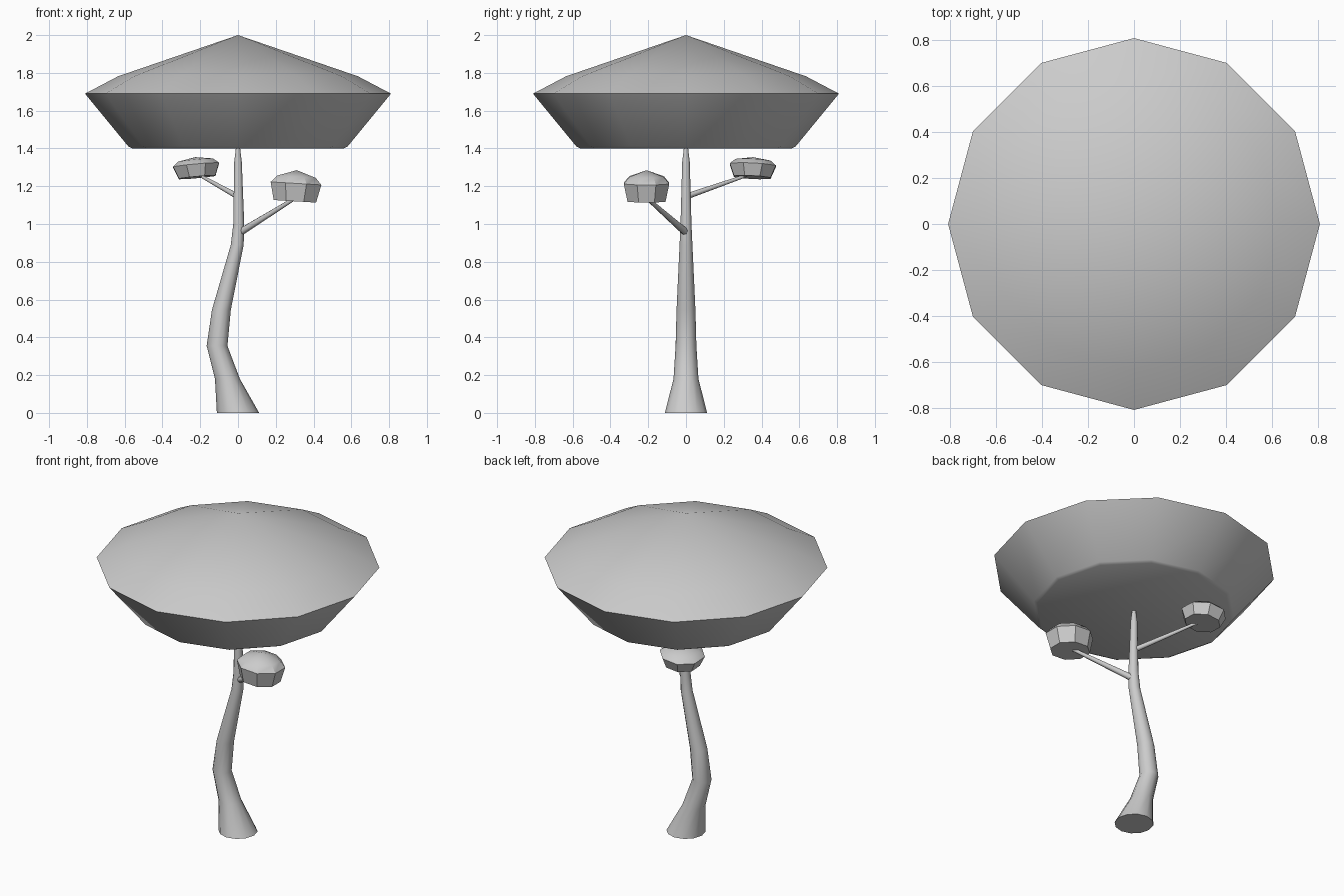
import bpy, bmesh
from math import cos, sin, pi, radians
from mathutils import Vector

if "Cube" in bpy.data.objects:
    bpy.data.objects.remove(bpy.data.objects["Cube"])


def make_object(name, bm, angle):
    bmesh.ops.recalc_face_normals(bm, faces=bm.faces)
    mesh = bpy.data.meshes.new(name)
    bm.to_mesh(mesh)
    bm.free()
    ob = bpy.data.objects.new(name, mesh)
    bpy.context.collection.objects.link(ob)
    bpy.ops.object.select_all(action='DESELECT')
    ob.select_set(True)
    bpy.context.view_layer.objects.active = ob
    bpy.ops.object.shade_smooth_by_angle(angle=radians(angle))
    return ob


def bridge(bm, rings):
    for a, b in zip(rings, rings[1:]):
        n = len(a)
        for i in range(n):
            j = (i + 1) % n
            bm.faces.new((a[i], a[j], b[j], b[i]))


def leaf_cap(name, profile, apex, sides, angle, turn=0.0):
    """Faceted mushroom-shaped foliage: (radius, z) rings, flat base, pointed top."""
    bm = bmesh.new()
    rings = [[bm.verts.new((r * cos(turn + 2 * pi * i / sides),
                            r * sin(turn + 2 * pi * i / sides), z))
              for i in range(sides)] for r, z in profile]
    bridge(bm, rings)
    bm.faces.new(rings[0])
    tip = bm.verts.new((0, 0, apex))
    top = rings[-1]
    for i in range(sides):
        bm.faces.new((top[i], top[(i + 1) % sides], tip))
    return make_object(name, bm, angle)


def limb(name, path, sides):
    """Tapered tube through (x, y, z, radius, ring tilt in the xz plane)."""
    bm = bmesh.new()
    rings = []
    for x, y, z, r, tilt in path:
        rings.append([bm.verts.new((x + r * cos(a) * cos(tilt), y + r * sin(a),
                                    z + r * cos(a) * sin(tilt)))
                      for a in (2 * pi * i / sides for i in range(sides))])
    bridge(bm, rings)
    bm.faces.new(rings[0])
    bm.faces.new(rings[-1])
    return make_object(name, bm, 50)


def branch(name, start, end, r1, r2):
    a, b = Vector(start), Vector(end)
    bm = bmesh.new()
    bmesh.ops.create_cone(bm, cap_ends=True, segments=8, radius1=r1, radius2=r2,
                          depth=(b - a).length)
    ob = make_object(name, bm, 50)
    ob.rotation_euler = (b - a).to_track_quat('Z', 'Y').to_euler()
    ob.location = (a + b) / 2


# Curved trunk
limb("trunk", [
    (0, 0, 0, 0.112, 0), (-0.056, 0, 0.18, 0.066, 0),
    (-0.111, 0, 0.355, 0.055, 0), (-0.088, 0, 0.545, 0.05, 0),
    (-0.004, 0, 0.89, 0.034, 0), (0.004, 0, 1.0, 0.029, 0),
    (0.0, 0, 1.33, 0.02, 0), (0, 0, 1.42, 0.009, 0)], 12)

# Main canopy
leaf_cap("canopy", [(0.56, 1.4), (0.58, 1.41), (0.81, 1.69), (0.635, 1.782)], 2.0, 12, 60)

# Side branches
branch("right_branch", (0.01, 0.0, 0.955), (0.30, -0.205, 1.135), 0.02, 0.01)
branch("left_branch", (0.0, 0.0, 1.145), (-0.21, 0.335, 1.262), 0.016, 0.008)

# Small leaf clusters at the branch ends
right = leaf_cap("right_leaves", [(0.117, -0.095), (0.14, 0), (0.107, 0.035)], 0.07, 8, 30, pi / 8)
right.location = (0.307, -0.209, 1.215)
right.scale = (1.04, 0.93, 1)
right.rotation_euler = (0, 0.06, 0)

left = leaf_cap("left_leaves", [(0.105, -0.065), (0.132, 0), (0.1, 0.025)], 0.042, 8, 30, pi / 8)
left.location = (-0.222, 0.354, 1.312)
left.rotation_euler = (-0.05, -0.09, 0)
